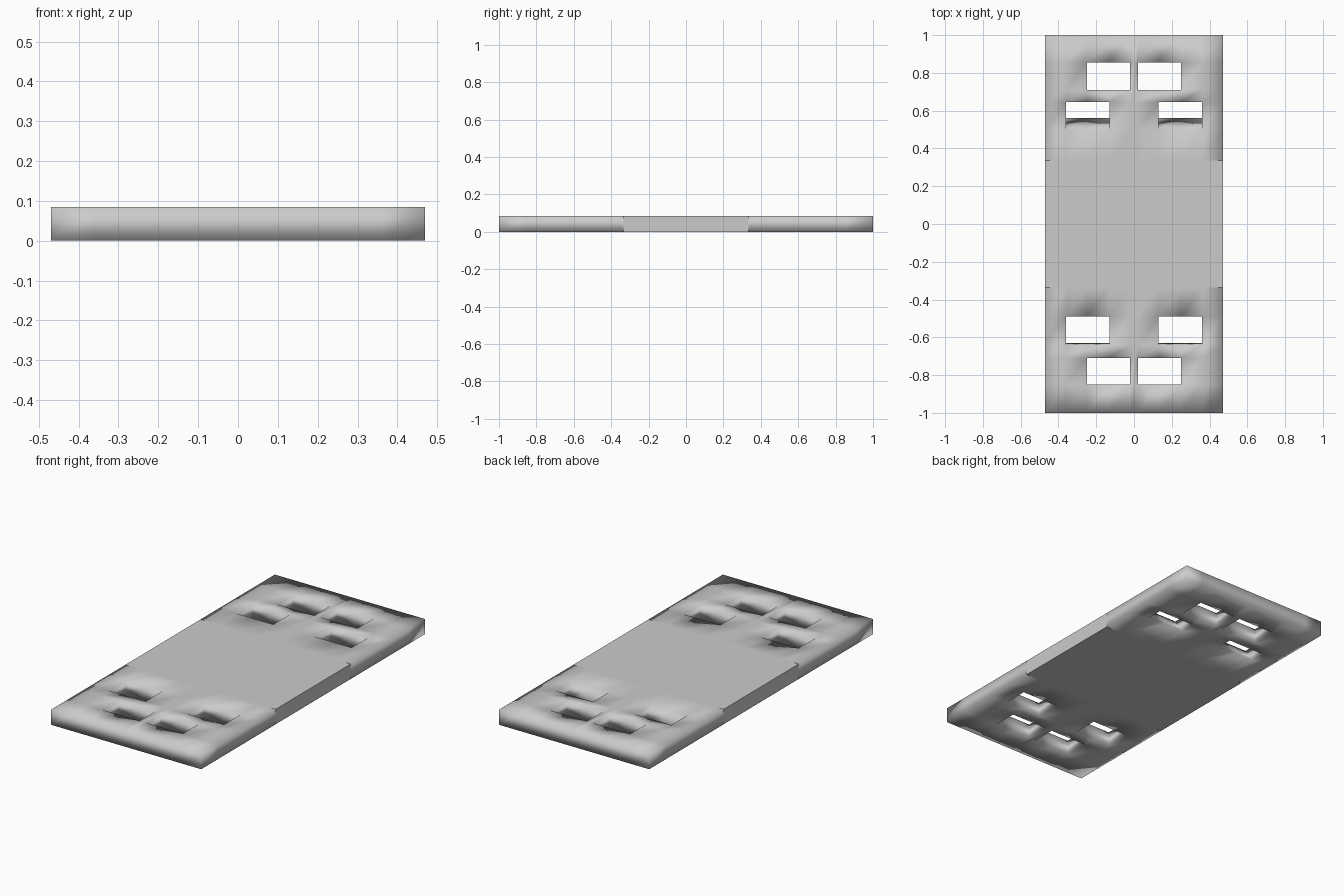
import bpy, bmesh

if "Cube" in bpy.data.objects:
    bpy.data.objects.remove(bpy.data.objects["Cube"])

H = 0.085
half_x = [0.02, 0.13, 0.25, 0.36, 0.47]
xs = [-x for x in reversed(half_x)] + [0.0] + half_x
ys = [-1, -0.85, -0.71, -0.64, -0.49, -0.335, 0.335, 0.50, 0.645, 0.71, 0.855, 1]


def is_hole(i, j):
    if not (0 <= i < len(xs) - 1 and 0 <= j < len(ys) - 1):
        return True
    x = abs(xs[i] + xs[i + 1]) / 2
    if j in (1, 9):                       # outer pairs of slots
        return 0.02 < x < 0.25
    if j in (3, 7):                       # inner pairs of slots
        return 0.13 < x < 0.36
    return False


bm = bmesh.new()
cache = {}


def vert(i, j, k):
    if (i, j, k) not in cache:
        y = ys[j]
        # inner slots have a leaning wall
        if k == 0 and 0.12 < abs(xs[i]) < 0.37:
            y += {7: 0.06, 3: 0.01}.get(j, 0)
        cache[i, j, k] = bm.verts.new((xs[i], y, H * k))
    return cache[i, j, k]


def face(*keys):
    f = bm.faces.new([vert(*k) for k in keys])
    # plain middle span stays flat, slotted ends are soft shaded
    f.smooth = not all(k[1] in (5, 6) for k in keys)


# plate skin: top, bottom and walls around every opening
for i in range(len(xs) - 1):
    for j in range(len(ys) - 1):
        if is_hole(i, j):
            continue
        loop = [(i, j), (i + 1, j), (i + 1, j + 1), (i, j + 1)]
        face(*[(a, b, 1) for a, b in loop])
        face(*[(a, b, 0) for a, b in reversed(loop)])
        neighbours = [(i, j - 1), (i + 1, j), (i, j + 1), (i - 1, j)]
        for n, nb in enumerate(neighbours):
            if is_hole(*nb):
                a, b = loop[n], loop[(n + 1) % 4]
                face((*a, 0), (*b, 0), (*b, 1), (*a, 1))

bm.normal_update()
mesh = bpy.data.meshes.new("slotted_plate")
bm.to_mesh(mesh)
bm.free()
plate = bpy.data.objects.new("slotted_plate", mesh)
bpy.context.collection.objects.link(plate)
